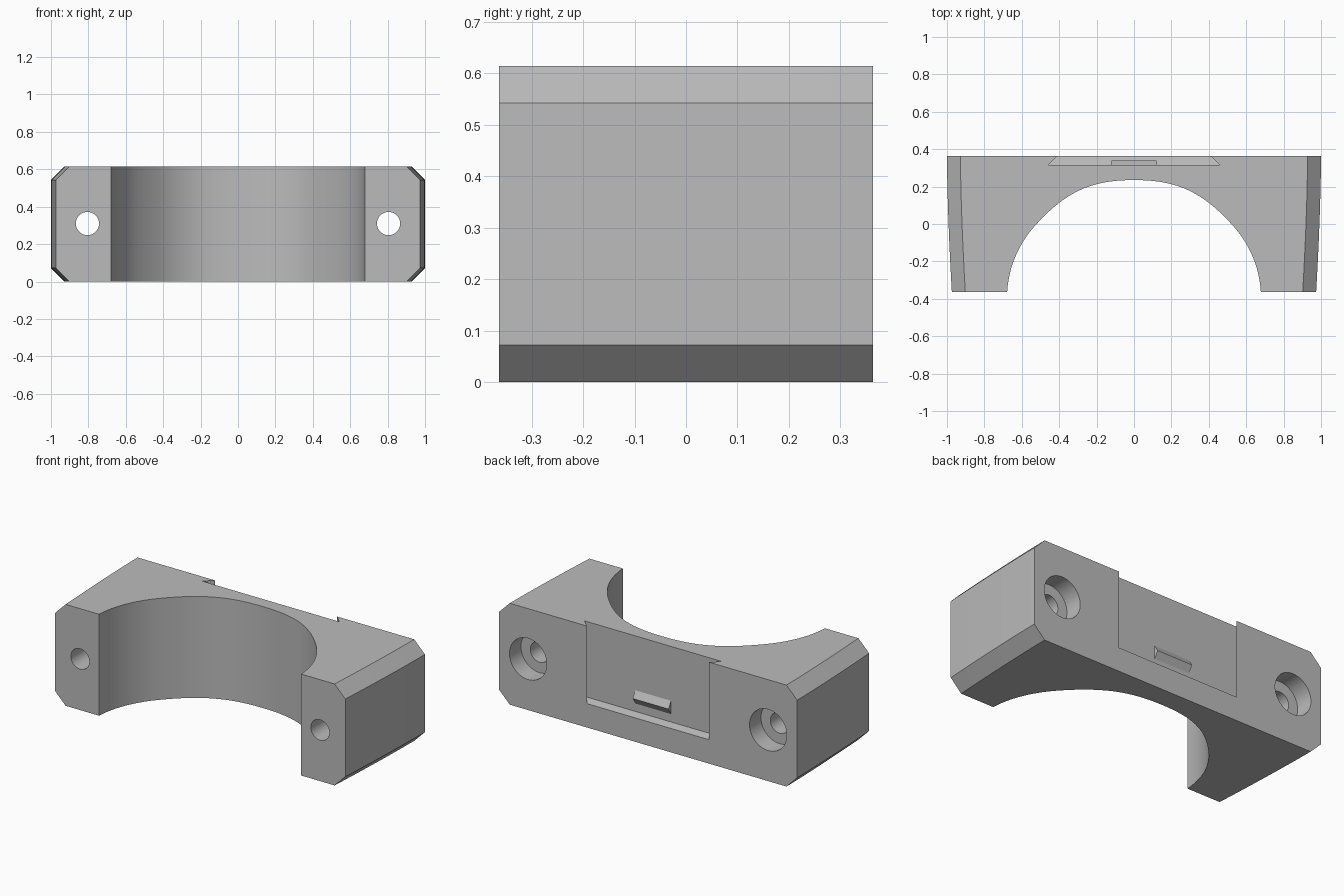
import bpy, bmesh, math
from mathutils import Vector, Matrix
from mathutils.geometry import interpolate_bezier

cube = bpy.data.objects.get("Cube")
if cube:
    bpy.data.objects.remove(cube, do_unlink=True)

BACK, FRONT, TOP = 0.363, -0.363, 0.615
CHAMFER = 0.072

grey = bpy.data.materials.new("plain grey")
grey.use_nodes = True
grey.diffuse_color = (0.5, 0.5, 0.5, 1)
grey.node_tree.nodes["Principled BSDF"].inputs["Base Color"].default_value = (0.5, 0.5, 0.5, 1)


def loft(name, rings):
    """Skin a closed solid through rings with equal point counts."""
    bm = bmesh.new()
    loops = [[bm.verts.new(p) for p in ring] for ring in rings]
    n = len(loops[0])
    for a, b in zip(loops, loops[1:]):
        for i in range(n):
            j = (i + 1) % n
            bm.faces.new((a[i], a[j], b[j], b[i]))
    bm.faces.new(loops[0])
    bm.faces.new(loops[-1])
    bmesh.ops.recalc_face_normals(bm, faces=bm.faces)
    mesh = bpy.data.meshes.new(name)
    bm.to_mesh(mesh)
    bm.free()
    mesh.materials.append(grey)
    obj = bpy.data.objects.new(name, mesh)
    bpy.context.collection.objects.link(obj)
    return obj


def cylinder(name, x, z, radius, y0, y1):
    circle = [(x + radius * math.cos(a), z + radius * math.sin(a))
              for a in (math.tau * i / 48 for i in range(48))]
    return loft(name, [[(cx, y, cz) for cx, cz in circle] for y in (y0, y1)])


def cut(target, cutter):
    mod = target.modifiers.new("cut", "BOOLEAN")
    mod.operation = "DIFFERENCE"
    mod.solver = "EXACT"
    mod.object = cutter
    bpy.context.view_layer.objects.active = target
    bpy.ops.object.modifier_apply(modifier=mod.name)
    bpy.data.objects.remove(cutter, do_unlink=True)


# Saddle outline: half the arch, then the gently curved outer side
crown = [Vector(p) for p in ((0, 0.235), (0.22, 0.235), (0.36, 0.18), (0.53, -0.01))]
flank = [Vector(p) for p in ((0.53, -0.01), (0.61, -0.10), (0.67, -0.22), (0.678, FRONT))]
arch = interpolate_bezier(*crown, 16)[:-1] + interpolate_bezier(*flank, 14)
steps = 8


def outline(z, inset):
    side = []
    for i in range(steps + 1):
        t = 1 - i / steps
        side.append((1 - inset - 0.026 * t ** 1.6, FRONT + (BACK - FRONT) * (1 - t)))
    half = [(p.x, p.y) for p in arch] + side
    mirrored = [(-x, y) for x, y in reversed(half[1:])]
    return [(x, y, z) for x, y in half + mirrored]


# Body with chamfered upper and lower outer edges
body = loft("clamp_body", [outline(0, CHAMFER), outline(CHAMFER, 0),
                           outline(TOP - CHAMFER, 0), outline(TOP, CHAMFER)])

# Counterbored bolt holes
for side in (-1, 1):
    cut(body, cylinder("bolt_hole", side * 0.805, 0.31, 0.062, -0.5, 0.5))
    cut(body, cylinder("counterbore", side * 0.805, 0.31, 0.125, BACK - 0.11, 0.5))

# Dovetail slot in the back, open at the top
FLOOR, MOUTH = BACK - 0.048, BACK + 0.02
slope = 0.05 / 0.048


def slot_ring(y):
    w = 0.41 + slope * (BACK - y)
    low = 0.145 + 0.25 * (BACK - y)
    return [(-w, y, low), (w, y, low), (w, y, 0.8), (-w, y, 0.8)]


cut(body, loft("slot", [slot_ring(FLOOR), slot_ring(MOUTH)]))

# Small ridge that latches the sliding insert
loft("latch_ridge", [[(x, FLOOR - 0.005, 0.205), (x, FLOOR, 0.205), (x, FLOOR + 0.025, 0.245),
                      (x, FLOOR, 0.285), (x, FLOOR - 0.005, 0.285)] for x in (-0.12, 0.12)])

# Smooth the curved walls, keep the edges crisp
bpy.ops.object.select_all(action="DESELECT")
body.select_set(True)
bpy.context.view_layer.objects.active = body
bpy.ops.object.shade_smooth_by_angle(angle=math.radians(25))
